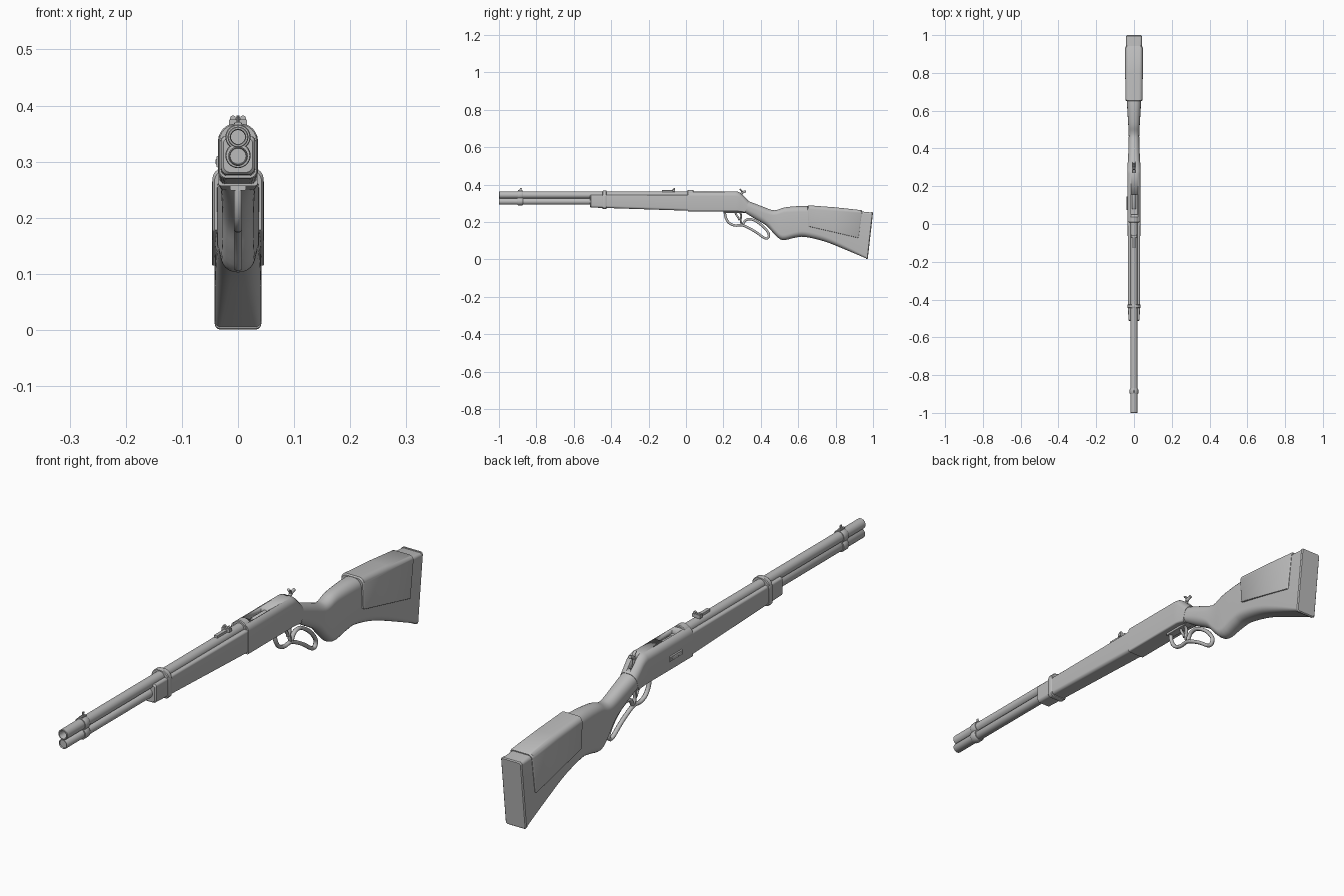
import bpy, bmesh, math
from mathutils import Vector

grey = bpy.data.materials.new("plain grey")
grey.diffuse_color = (0.5, 0.5, 0.5, 1)


def finish(name, bm, angle=35):
    bmesh.ops.recalc_face_normals(bm, faces=bm.faces)
    me = bpy.data.meshes.new(name)
    bm.to_mesh(me)
    bm.free()
    me.materials.append(grey)
    ob = bpy.data.objects.new(name, me)
    bpy.context.collection.objects.link(ob)
    bpy.ops.object.select_all(action='DESELECT')
    bpy.context.view_layer.objects.active = ob
    ob.select_set(True)
    bpy.ops.object.shade_smooth_by_angle(angle=math.radians(angle))
    return ob


def skin(name, rings, angle=35):
    """Join equal closed rings and cap both ends."""
    bm = bmesh.new()
    vs = [[bm.verts.new(p) for p in r] for r in rings]
    n = len(vs[0])
    for a, b in zip(vs, vs[1:]):
        for i in range(n):
            bm.faces.new((a[i], a[(i + 1) % n], b[(i + 1) % n], b[i]))
    bm.faces.new(vs[0])
    bm.faces.new(vs[-1])
    return finish(name, bm, angle)


def section(yt, zt, yb, zb, hw, rt, rb, k=6):
    """Rounded rectangle in x-z, leaning from (yb, zb) to (yt, zt)."""
    pts = []
    for sx, top, a0 in ((1, 1, 0), (-1, 1, 90), (-1, 0, 180), (1, 0, 270)):
        r = rt if top else rb
        cx, cz = sx * (hw - r), (zt - r if top else zb + r)
        for i in range(k + 1):
            a = math.radians(a0 + 90 * i / k)
            z = cz + r * math.sin(a)
            pts.append((cx + r * math.cos(a), yb + (yt - yb) * (z - zb) / (zt - zb), z))
    return pts


def smooth(rows, n=4):
    """Catmull-Rom through rows of numbers."""
    out = []
    for i in range(len(rows) - 1):
        p0, p1, p2, p3 = (rows[max(0, min(len(rows) - 1, i + d))] for d in (-1, 0, 1, 2))
        for s in range(n):
            t = s / n
            out.append([0.5 * (2 * b + (c - a) * t + (2 * a - 5 * b + 4 * c - d) * t * t
                        + (3 * b - a - 3 * c + d) * t ** 3) for a, b, c, d in zip(p0, p1, p2, p3)])
    return out + [list(rows[-1])]


def loft(name, rows, n=1, angle=35):
    return skin(name, [section(*r) for r in (smooth(rows, n) if n > 1 else rows)], angle)


def block(name, y0, y1, z0, z1, hw, r=0.002, x=0):
    ob = loft(name, [(y0, z1, y0, z0, hw, r, r), (y1, z1, y1, z0, hw, r, r)])
    ob.location.x = x
    return ob


def lathe(name, z, profile, seg=32):
    """Rings of (y, radius) about an axis along y at height z."""
    return skin(name, [[(r * math.cos(2 * math.pi * i / seg), y, z + r * math.sin(2 * math.pi * i / seg))
                        for i in range(seg)] for y, r in profile])


def strip(name, path, half_t, half_w, n=5):
    """Flat bar following a smooth path of (y, z)."""
    pts = [Vector(p) for p in smooth(path, n)]
    rings = []
    for i, p in enumerate(pts):
        d = (pts[min(i + 1, len(pts) - 1)] - pts[max(i - 1, 0)]).normalized()
        nrm = Vector((-d.y, d.x))
        c = 0.4
        ring = []
        for u, v in ((1, c), (c, 1), (-c, 1), (-1, c), (-1, -c), (-c, -1), (c, -1), (1, -c)):
            q = p + nrm * half_t * v
            ring.append((u * half_w, q.x, q.y))
        rings.append(ring)
    return skin(name, rings, 50)


# Barrel with bore, magazine tube
lathe("barrel", 0.344, [(-0.9, 0.0125), (-0.994, 0.0125), (-1, 0.014), (-1, 0.017), (-0.998, 0.0185),
                        (0.03, 0.0185)])
lathe("magazine_tube", 0.31, [(-0.995, 0.014), (-1, 0.0155), (-0.997, 0.0175), (0.0, 0.0175)])

# Front band and front sight
for name, z in (("front_band_upper", 0.344), ("front_band_lower", 0.311)):
    lathe(name, z, [(-0.9, 0.021), (-0.897, 0.0225), (-0.875, 0.0225), (-0.872, 0.021)])
block("front_sight_base", -0.898, -0.874, 0.355, 0.371, 0.006)
strip("front_sight_blade", [(-0.89, 0.365), (-0.884, 0.374), (-0.883, 0.382)], 0.005, 0.0025)

# Forestock and its band
loft("forestock", [(-0.513, 0.341, -0.513, 0.281, 0.026, 0.008, 0.012),
                   (-0.508, 0.345, -0.508, 0.277, 0.030, 0.008, 0.012),
                   (-0.44, 0.345, -0.44, 0.275, 0.031, 0.008, 0.012),
                   (0.012, 0.345, 0.012, 0.260, 0.0335, 0.008, 0.012)])
loft("forestock_band", [(-0.446, 0.366, -0.446, 0.271, 0.033, 0.029, 0.013),
                        (-0.443, 0.368, -0.443, 0.269, 0.035, 0.03, 0.014),
                        (-0.428, 0.368, -0.428, 0.269, 0.035, 0.03, 0.014),
                        (-0.425, 0.366, -0.425, 0.271, 0.033, 0.029, 0.013)])

# Rear sight: ramp, leaf and two ears
block("rear_sight_base", -0.128, -0.058, 0.358, 0.370, 0.007)
block("rear_sight_leaf", -0.072, -0.058, 0.362, 0.375, 0.016)
for s in (-1, 1):
    block("rear_sight_ear", -0.068, -0.06, 0.368, 0.382, 0.005, 0.004, s * 0.009)

# Receiver with open ejection port and hammer slot
receiver = loft("receiver", [(0.01, 0.364, 0.01, 0.257, 0.0355, 0.026, 0.006),
                             (0.265, 0.364, 0.265, 0.257, 0.0355, 0.026, 0.006),
                             (0.28, 0.361, 0.275, 0.257, 0.0355, 0.026, 0.006),
                             (0.293, 0.353, 0.285, 0.256, 0.035, 0.026, 0.006),
                             (0.335, 0.312, 0.315, 0.250, 0.033, 0.026, 0.008)])
for cut in (block("port_cutter", 0.05, 0.155, 0.342, 0.40, 0.018, 0.001, 0.002),
            block("hammer_cutter", 0.272, 0.322, 0.315, 0.40, 0.007, 0.001)):
    bpy.context.view_layer.objects.active = receiver
    mod = receiver.modifiers.new("cut", 'BOOLEAN')
    mod.operation, mod.solver, mod.object = 'DIFFERENCE', 'EXACT', cut
    bpy.ops.object.modifier_apply(modifier=mod.name)
    bpy.data.objects.remove(cut)
lathe("receiver_ring", 0.344, [(0.008, 0.025), (0.011, 0.0275), (0.037, 0.0275), (0.04, 0.025)])
lathe("bolt", 0.342, [(0.08, 0.009), (0.083, 0.011), (0.16, 0.011)], 20)
block("loading_gate", 0.075, 0.145, 0.29, 0.31, 0.003, 0.0025, -0.0355)
block("gate_inset", 0.085, 0.135, 0.295, 0.305, 0.003, 0.0025, -0.0375)

# Hammer, trigger and lever loop
strip("hammer", [(0.30, 0.31), (0.295, 0.345), (0.303, 0.358), (0.32, 0.365)], 0.006, 0.0055)
strip("hammer_spur", [(0.30, 0.350), (0.298, 0.365), (0.288, 0.376)], 0.004, 0.0055)
strip("trigger", [(0.262, 0.262), (0.268, 0.24), (0.28, 0.222), (0.284, 0.21)], 0.005, 0.005)
strip("lever_loop", [(0.207, 0.262), (0.212, 0.225), (0.23, 0.195), (0.262, 0.181), (0.298, 0.183),
                     (0.335, 0.168), (0.375, 0.145), (0.418, 0.115), (0.437, 0.114), (0.443, 0.135),
                     (0.42, 0.168), (0.385, 0.197), (0.35, 0.214), (0.32, 0.21), (0.305, 0.187)],
      0.0065, 0.0075)
strip("lever_arm", [(0.285, 0.26), (0.295, 0.235), (0.292, 0.21), (0.298, 0.185)], 0.005, 0.0065)
block("lever_plate", 0.20, 0.318, 0.249, 0.262, 0.014)

# Stock: wrist, grip and butt
loft("stock", [(0.334, 0.311, 0.314, 0.251, 0.0325, 0.027, 0.02),
               (0.40, 0.286, 0.365, 0.219, 0.030, 0.027, 0.027),
               (0.455, 0.265, 0.43, 0.180, 0.028, 0.027, 0.027),
               (0.485, 0.264, 0.472, 0.136, 0.028, 0.027, 0.027),
               (0.525, 0.277, 0.515, 0.103, 0.030, 0.028, 0.028),
               (0.59, 0.284, 0.58, 0.115, 0.034, 0.031, 0.03),
               (0.65, 0.284, 0.635, 0.120, 0.037, 0.031, 0.03),
               (0.75, 0.276, 0.74, 0.096, 0.040, 0.027, 0.028),
               (0.86, 0.264, 0.85, 0.053, 0.0415, 0.02, 0.022),
               (0.996, 0.25, 0.968, 0.003, 0.0415, 0.009, 0.010)], 4)
loft("butt_plate", [(0.990, 0.253, 0.962, 0.003, 0.0415, 0.009, 0.010),
                    (0.996, 0.253, 0.968, 0.001, 0.0415, 0.009, 0.010),
                    (1.0, 0.250, 0.972, 0.004, 0.038, 0.008, 0.009)])

# Cheek pad wrapped over the stock
loft("cheek_pad", [(0.65, 0.285, 0.655, 0.178, 0.042, 0.02, 0.003),
                   (0.655, 0.289, 0.66, 0.175, 0.0455, 0.02, 0.003),
                   (0.80, 0.278, 0.79, 0.145, 0.0465, 0.02, 0.003),
                   (0.937, 0.263, 0.917, 0.115, 0.0465, 0.017, 0.003),
                   (0.942, 0.259, 0.922, 0.117, 0.043, 0.015, 0.003)])
